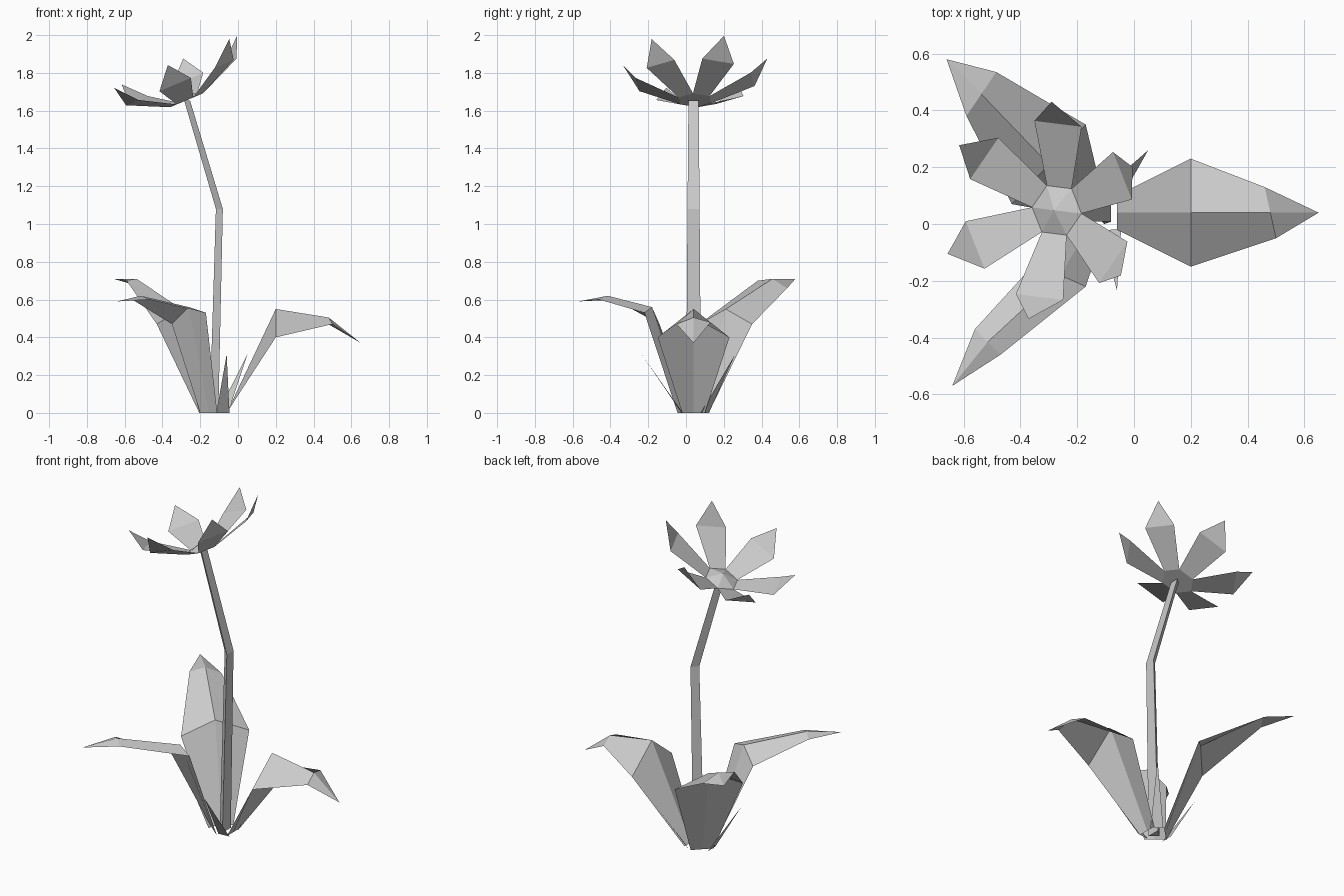
import bpy
import math
from mathutils import Vector

if "Cube" in bpy.data.objects:
    bpy.data.objects.remove(bpy.data.objects["Cube"])


def make(name, verts, faces):
    mesh = bpy.data.meshes.new(name)
    mesh.from_pydata([tuple(v) for v in verts], [], faces)
    mesh.update()
    obj = bpy.data.objects.new(name, mesh)
    bpy.context.collection.objects.link(obj)
    return obj


def leaf(name, rows, tip):
    """Folded leaf: each row is left edge, right edge and midrib rise."""
    verts, faces = [], []
    for left, right, rise in rows:
        l, r = Vector(left), Vector(right)
        verts += [l, (l + r) / 2 + Vector((0, 0, rise)), r]
    for i in range(len(rows) - 1):
        a = 3 * i
        faces += [(a, a + 1, a + 4, a + 3), (a + 1, a + 2, a + 5, a + 4)]
    n = len(verts)
    verts.append(Vector(tip))
    faces += [(n - 3, n - 2, n), (n - 2, n - 1, n)]
    return make(name, verts, faces)


# Three large leaves, bent at the shoulder
leaf("leaf_right",
     [((-.06, .10, 0), (-.06, -.02, 0), 0),
      ((.20, .23, .40), (.20, -.15, .40), .15),
      ((.46, .13, .48), (.50, -.05, .47), .03)], (.65, .04, .37))
leaf("leaf_back",
     [((-.205, .03, 0), (-.115, .12, 0), 0),
      ((-.43, .07, .47), (-.17, .35, .47), .08),
      ((-.59, .38, .70), (-.485, .535, .66), .03)], (-.66, .58, .71))
leaf("leaf_front",
     [((-.20, .03, 0), (-.11, -.045, 0), 0),
      ((-.35, -.14, .47), (-.17, -.22, .53), .06),
      ((-.56, -.37, .60), (-.47, -.46, .60), .02)], (-.64, -.57, .59))

# Three small pointed blades between the leaves
for i, (base, tip) in enumerate([((-.08, .10), (.05, .26)),
                                 ((-.08, -.02), (-.06, -.235)),
                                 ((-.20, .04), (-.40, .04))]):
    b, t = Vector((*base, 0)), Vector((*tip, .31))
    out = (t - b).xy.normalized()
    side = Vector((-out.y, out.x, 0)) * .035
    make(f"small_blade_{i + 1}", [b - side, b + side, t], [(0, 1, 2)])

# Bent three-sided stem: centre x, height, half width
verts, faces = [], []
for x, z, w in [(-.12, 0, .04), (-.093, 1.08, .032), (-.265, 1.655, .027)]:
    verts += [(x + w * .4, .04 - w, z), (x + w * .4, .04 + w, z), (x - w * .75, .04, z)]
for a in (0, 3):
    for k in range(3):
        m = (k + 1) % 3
        faces.append((a + k, a + m, a + 3 + m, a + 3 + k))
make("stem", verts, faces + [(2, 1, 0)])

# Flower frame: tilted disc with a leaning axis
centre = Vector((-.272, .048, 1.655))
across = Vector((.921, 0, .389))
up = Vector((-.28, 0, .97))


def flower_point(radius, degrees, height):
    a = math.radians(degrees)
    return (centre + across * radius * math.cos(a)
            + Vector((0, radius * math.sin(a), 0)) + up * height)


# Low six-sided flower centre
rim = [flower_point(.095, 53.4 + 60 * k, 0) for k in range(6)]
make("flower_centre", rim + [flower_point(0, 0, .035)],
     [(k, (k + 1) % 6, 6) for k in range(6)] + [(5, 4, 3, 2, 1, 0)])

# Six petals, each a flared panel with an upturned tip
for k in range(6):
    a = 23.4 + 60 * k
    make(f"petal_{k + 1}",
         [flower_point(.095, a - 30, 0), flower_point(.095, a + 30, 0),
          flower_point(.32, a + 16.5, .10), flower_point(.32, a - 16.5, .10),
          flower_point(.385, a, .21)],
         [(3, 2, 1, 0), (4, 2, 3)])
